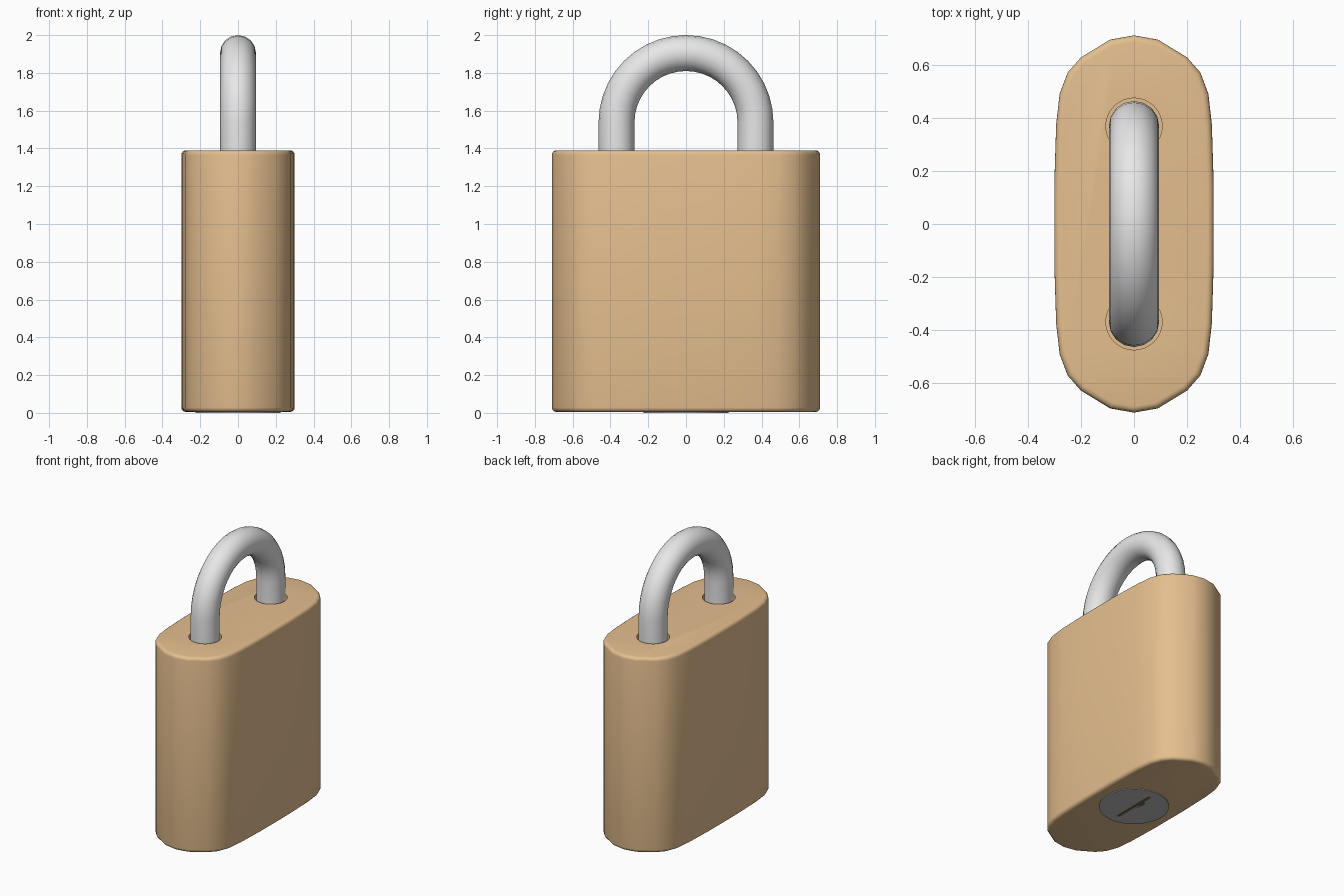
import bpy, bmesh, math

if "Cube" in bpy.data.objects:
    bpy.data.objects.remove(bpy.data.objects["Cube"])


def material(name, rgb):
    m = bpy.data.materials.new(name)
    m.diffuse_color = (*rgb, 1)
    m.use_nodes = True
    m.node_tree.nodes["Principled BSDF"].inputs["Base Color"].default_value = m.diffuse_color
    return m


brass = material("brass", (0.78, 0.52, 0.275))
steel = material("steel", (0.8, 0.8, 0.8))
grey = material("dark_steel", (0.52, 0.52, 0.52))
brown = material("keyhole_brown", (0.16, 0.11, 0.05))


def prism(name, outline, z0, z1, mat, bevel=0.0):
    """Extrude a plan outline from z0 to z1, optionally rounding the cap rims."""
    bm = bmesh.new()
    face = bm.faces.new([bm.verts.new((x, y, z0)) for x, y in outline])
    ext = bmesh.ops.extrude_face_region(bm, geom=[face])["geom"]
    for v in ext:
        if isinstance(v, bmesh.types.BMVert):
            v.co.z = z1
    bmesh.ops.recalc_face_normals(bm, faces=bm.faces)
    if bevel:
        rims = [e for e in bm.edges if abs(e.verts[0].co.z - e.verts[1].co.z) < 1e-6]
        bmesh.ops.bevel(bm, geom=rims, offset=bevel, segments=4,
                        affect='EDGES', profile=0.5)
    me = bpy.data.meshes.new(name)
    bm.to_mesh(me)
    bm.free()
    me.materials.append(mat)
    ob = bpy.data.objects.new(name, me)
    bpy.context.collection.objects.link(ob)
    return ob


def circle(r, cy=0.0, n=32):
    return [(r * math.cos(2 * math.pi * i / n), cy + r * math.sin(2 * math.pi * i / n))
            for i in range(n)]


def cut(ob, cutter):
    mod = ob.modifiers.new("cut", 'BOOLEAN')
    mod.operation = 'DIFFERENCE'
    mod.solver = 'EXACT'
    mod.object = cutter
    cutter.hide_render = True


def finish(ob, angle):
    """Apply modifiers and smooth with sharp edges kept."""
    bpy.ops.object.select_all(action='DESELECT')
    ob.select_set(True)
    bpy.context.view_layer.objects.active = ob
    bpy.ops.object.convert(target='MESH')
    bpy.ops.object.shade_smooth_by_angle(angle=math.radians(angle))


# Body: rounded plan outline mirrored from one quarter
q = [(0.3, 0.15), (0.293, 0.375), (0.28, 0.49), (0.25, 0.57),
     (0.2, 0.627), (0.09, 0.694)]
half = q + [(0, 0.71)] + [(-x, y) for x, y in reversed(q)]
outline = half + [(-x, -y) for x, y in half]
body = prism("body", outline, 0.005, 1.39, brass, 0.024)

# Shackle sockets in the body top
LEG = 0.368
cutters = []
for s in (-1, 1):
    c = prism("socket_cutter", circle(0.106, s * LEG), 1.1, 1.5, brass)
    cutters.append(c)
    cut(body, c)
finish(body, 40)

# Shackle: straight legs joined by a half circle
cz, R = 1.537, LEG
path = [(0, R, 1.12), (0, R, 1.4)]
path += [(0, R * math.cos(a), cz + R * math.sin(a))
         for a in (math.pi * i / 20 for i in range(21))]
path += [(0, -R, 1.4), (0, -R, 1.12)]
cu = bpy.data.curves.new("shackle", 'CURVE')
cu.dimensions = '3D'
cu.twist_mode = 'MINIMUM'
cu.bevel_depth = 0.095
cu.bevel_resolution = 6
cu.use_fill_caps = True
sp = cu.splines.new('POLY')
sp.points.add(len(path) - 1)
for p, co in zip(sp.points, path):
    p.co = (*co, 1)
cu.materials.append(steel)
shackle = bpy.data.objects.new("shackle", cu)
bpy.context.collection.objects.link(shackle)
finish(shackle, 45)

# Lock cylinder face on the underside, with a zigzag keyhole
slot = [(-0.012, -0.16), (0.012, -0.16), (0.014, 0.16), (-0.01, 0.16),
        (-0.012, 0.09), (-0.034, 0.07), (-0.034, 0.03), (-0.012, 0.0)]
disc = prism("lock_cylinder", circle(0.225), 0.0, 0.008, grey)
c = prism("keyhole_cutter", slot, -0.05, 0.05, grey)
cutters.append(c)
cut(disc, c)
finish(disc, 30)
prism("keyhole", slot, 0.003, 0.007, brown)

for c in cutters:
    bpy.data.objects.remove(c)
